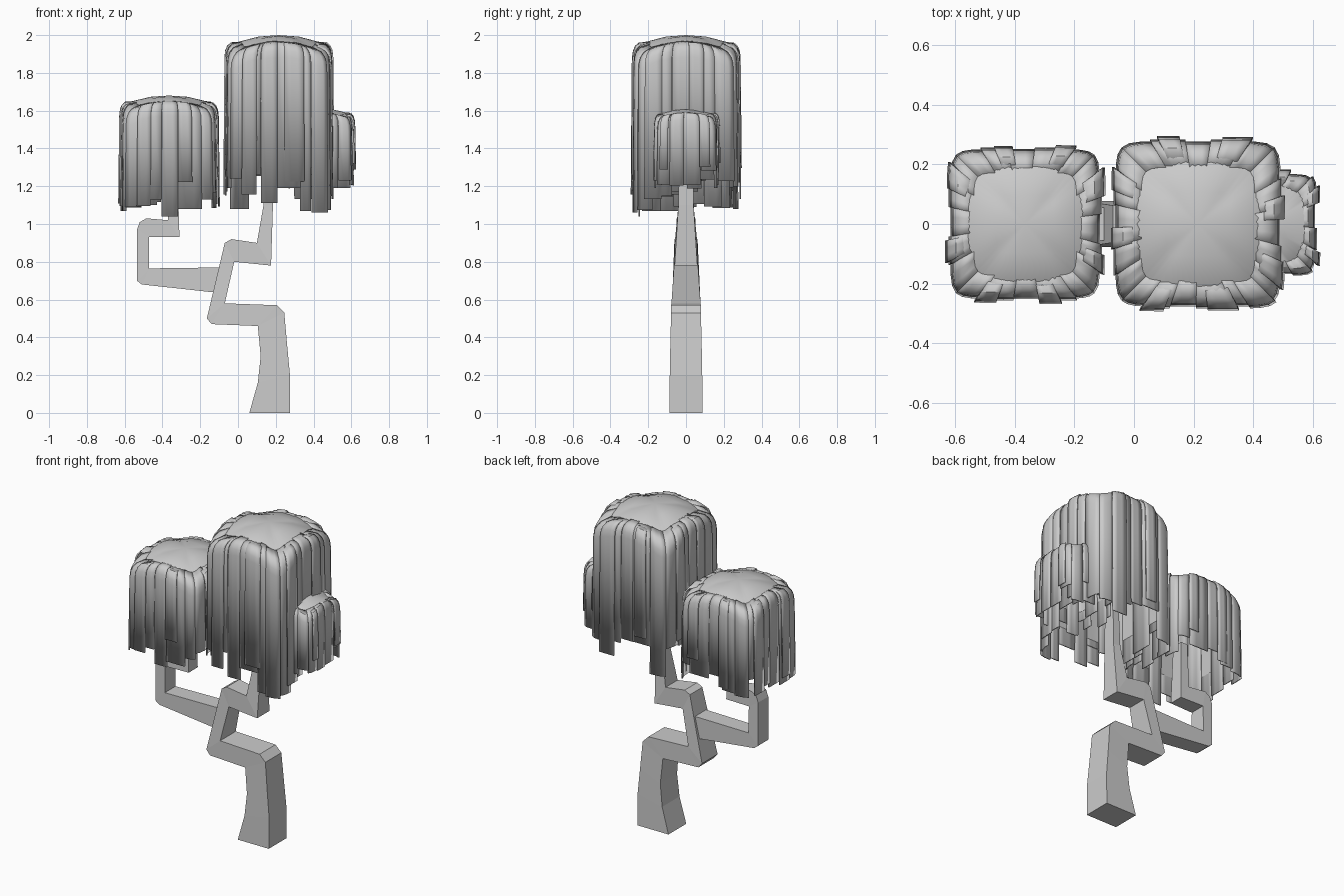
import bpy, bmesh, math, random

if "Cube" in bpy.data.objects:
    bpy.data.objects.remove(bpy.data.objects["Cube"])

random.seed(4)


def make_object(name, bm):
    bmesh.ops.recalc_face_normals(bm, faces=bm.faces)
    me = bpy.data.meshes.new(name)
    bm.to_mesh(me)
    bm.free()
    ob = bpy.data.objects.new(name, me)
    bpy.context.collection.objects.link(ob)
    return ob


def grid_faces(bm, rows, closed=False):
    for a, b in zip(rows, rows[1:]):
        n = len(a)
        for i in range(n if closed else n - 1):
            j = (i + 1) % n
            bm.faces.new((a[i], a[j], b[j], b[i]))


# Bent square limb: each section is left x,z / right x,z / half depth
def limb(name, sections):
    bm = bmesh.new()
    rows = [[bm.verts.new(p) for p in ((x0, -h, z0), (x1, -h, z1), (x1, h, z1), (x0, h, z0))]
            for x0, z0, x1, z1, h in sections]
    grid_faces(bm, rows, True)
    bm.faces.new(rows[0])
    bm.faces.new(rows[-1])
    bmesh.ops.remove_doubles(bm, verts=bm.verts, dist=0.0005)
    return make_object(name, bm)


limb("trunk", [
    (.06, 0, .275, 0, .088), (.105, .16, .275, .2, .086), (.12, .3, .26, .36, .083),
    (.105, .46, .245, .53, .079), (.105, .46, .205, .57, .079),
    (-.14, .47, -.07, .58, .077), (-.165, .5, -.07, .58, .077),
    (-.07, .9, -.02, .8, .062), (-.035, .92, -.02, .8, .062),
    (.1, .9, .175, .78, .06), (.135, 1.1, .185, 1.1, .04), (.145, 1.4, .185, 1.4, .035)])
limb("branch", [
    (-.1, .635, -.09, .77, .055), (-.51, .68, -.47, .765, .053), (-.535, .7, -.47, .765, .053),
    (-.535, .97, -.47, .93, .05), (-.52, 1.01, -.47, .93, .05), (-.485, 1.03, -.47, .93, .05),
    (-.37, 1.02, -.31, .93, .045), (-.365, 1.3, -.32, 1.3, .035)])


# Point on a rounded-square dome; angle a, radial fraction s, lowered by dz
def dome_point(c, a, s, dz, off):
    cx, rx, ry, top, drop = c
    n = 9
    rho = (abs(math.cos(a)) ** n + abs(math.sin(a)) ** n) ** (-1 / n)
    z = top - drop * s * s * rho ** 3 - dz
    return [cx + (rx + off) * s * rho * math.cos(a), (ry + off) * s * rho * math.sin(a), z + off * .2]


def column(c, a, off, bottom, inner):
    pts = [dome_point(c, a, s, dz, off) for s, dz in
           ((inner, 0), (.88, .003), (.95, .015), (.985, .035), (1, .07))]
    low = dome_point(c, a, 1.02, 0, off)
    low[2] = bottom
    return pts + [low]


# Leaf strip laid over the dome edge on one side
def strip(bm, c, side, u0, u1, off, bottom):
    rows = []
    for i in range(4):
        a = side * math.pi / 2 + math.atan(u0 + (u1 - u0) * i / 3)
        pts = column(c, a, off, bottom, .7)
        pts[0][2] -= off * .6 + .004
        rows.append([bm.verts.new(p) for p in pts])
    grid_faces(bm, rows)


def canopy(name, c, shell_bottom, low, high, count, front):
    # Smooth inner dome
    bm = bmesh.new()
    rows = [[bm.verts.new(p) for p in column(c, 2 * math.pi * i / 64, 0, shell_bottom, .4)]
            for i in range(64)]
    grid_faces(bm, rows + [rows[0]])
    tip = bm.verts.new((c[0], 0, c[3]))
    for a, b in zip(rows, rows[1:] + rows[:1]):
        bm.faces.new((a[0], b[0], tip))
    shell = make_object(name + "_dome", bm)

    # Ragged hanging leaves
    bm = bmesh.new()
    for side in range(4):
        fixed = front if side == 3 else None
        n = len(fixed) if fixed else count
        cuts = [-1 + 2 * i / n + (random.uniform(-.08, .08) if 0 < i < n else 0)
                for i in range(n + 1)]
        for i in range(n):
            bottom = fixed[i] if fixed else random.uniform(low, high)
            strip(bm, c, side, cuts[i], cuts[i + 1], .004 + .006 * (i % 2), bottom)
        for u in (-.5, .35):
            u += random.uniform(-.2, .2)
            w = random.uniform(.12, .2)
            strip(bm, c, side, u - w, u + w, random.uniform(.014, .022),
                  random.uniform(low + .03, high + .05))
    leaves = make_object(name + "_leaves", bm)
    mod = leaves.modifiers.new("thickness", 'SOLIDIFY')
    mod.thickness = .008
    mod.offset = -1
    for ob in (shell, leaves):
        bpy.ops.object.select_all(action='DESELECT')
        ob.select_set(True)
        bpy.context.view_layer.objects.active = ob
        bpy.ops.object.shade_smooth_by_angle(angle=math.radians(40))


canopy("large_canopy", (.215, .268, .268, 2.0, .05), 1.3, 1.06, 1.28, 5,
       [1.24, 1.26, 1.11, 1.19, 1.07, 1.06])
canopy("left_canopy", (-.365, .242, .242, 1.68, .04), 1.25, 1.06, 1.2, 5,
       [1.09, 1.13, 1.04, 1.08, 1.13])
canopy("small_canopy", (.44, .16, .16, 1.61, .025), 1.35, 1.18, 1.3, 4,
       [1.2, 1.26, 1.19, 1.23])
